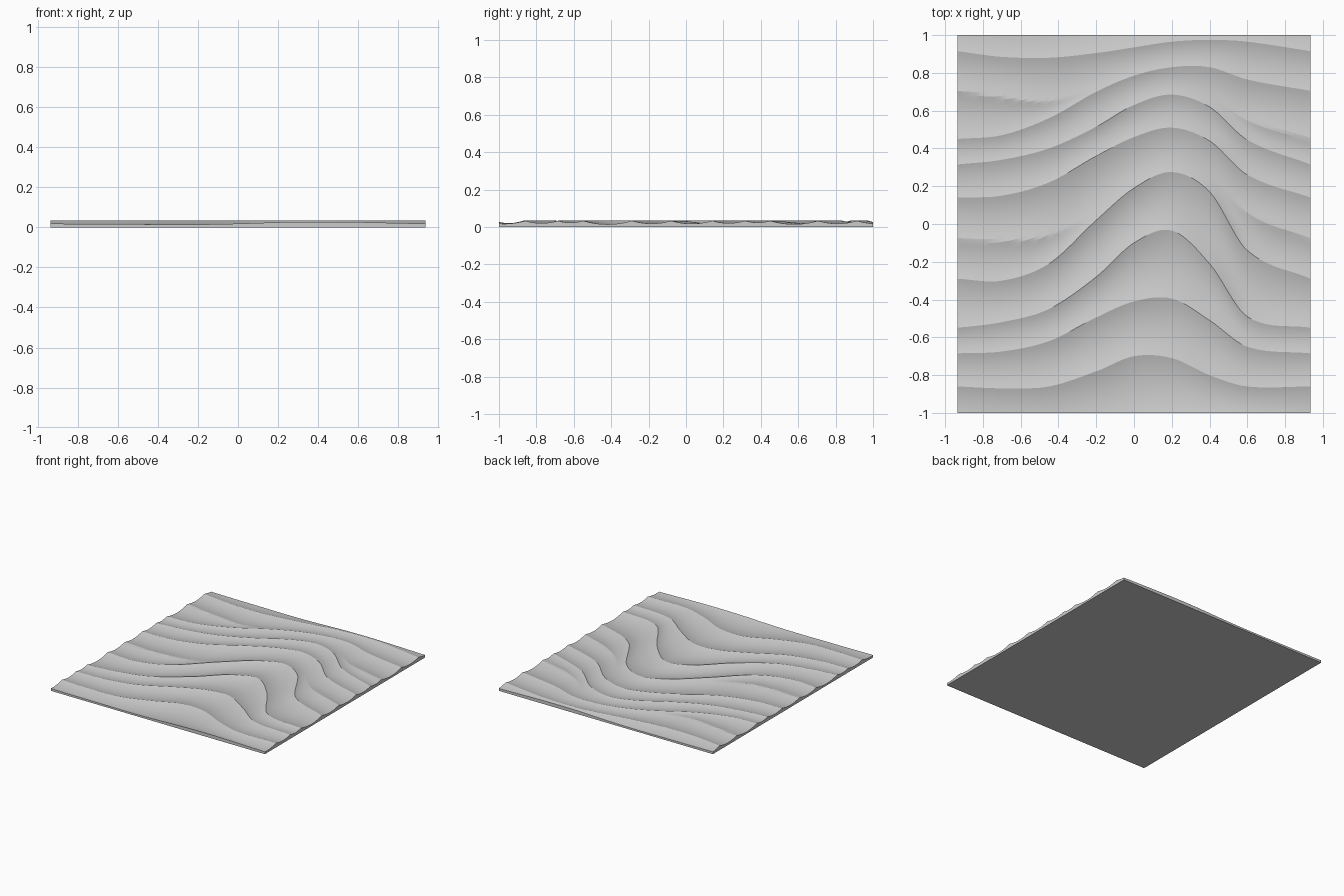
import bpy, bmesh

if "Cube" in bpy.data.objects:
    bpy.data.objects.remove(bpy.data.objects["Cube"])

HALF_X, HALF_Y, TOP = 0.935, 1.0, 0.034
COLS, SEGS = 130, 22

# Crest lines: y of each ridge at these x stations
XS = [-0.935, -0.7, -0.45, -0.2, 0, 0.2, 0.4, 0.6, 0.935]
CORE = [
    [-.86, -.87, -.86, -.78, -.70, -.71, -.80, -.86, -.86],
    [-.685, -.675, -.62, -.495, -.41, -.395, -.51, -.65, -.685],
    [-.55, -.52, -.45, -.28, -.10, -.035, -.21, -.49, -.55],
    [-.29, -.30, -.21, .02, .19, .275, .17, -.14, -.29],
    [.14, .15, .22, .36, .46, .51, .44, .26, .14],
    [.315, .34, .40, .515, .63, .685, .62, .445, .315],
    [.45, .47, .56, .70, .785, .83, .83, .765, .705],
    [.915, .885, .88, .905, .935, .965, .975, .965, .915],
]
# Ridges that fade out towards the middle of the panel
UPPER_LEFT = [.705, .67, .65, .72, .82, .88, .88, .85, .80]
UPPER_RIGHT = [.40, .42, .48, .60, .70, .74, .68, .55, .45]
MIDDLE = [-.08, -.09, -.06, .06, .22, .30, .24, .06, -.08]


def curve(ys, x):
    """Smooth cubic interpolation through the stations."""
    n = len(XS)
    i = next((k for k in range(n - 1) if x <= XS[k + 1]), n - 2)

    def slope(k):
        a, b = max(k - 1, 0), min(k + 1, n - 1)
        return (ys[b] - ys[a]) / (XS[b] - XS[a])
    h = XS[i + 1] - XS[i]
    t = (x - XS[i]) / h
    return ((2*t**3 - 3*t**2 + 1) * ys[i] + (t**3 - 2*t**2 + t) * h * slope(i)
            + (3*t**2 - 2*t**3) * ys[i + 1] + (t**3 - t**2) * h * slope(i + 1))


def smoothstep(a, b, x):
    t = min(max((x - a) / (b - a), 0), 1)
    return t * t * (3 - 2 * t)


def scallop(ridges, y):
    """Height of the concave hollow between the two nearest crests."""
    lines = sorted(ridges)
    lines = [lines[-1] - 2] + lines + [lines[0] + 2]
    for a, b in zip(lines, lines[1:]):
        if a <= y <= b:
            gap = max(b - a, 1e-6)
            t = (y - a) / gap
            return TOP - min(0.073 * gap, 0.027) * 4 * t * (1 - t)
    return TOP


# Carved top surface, rows following the crest lines
bm = bmesh.new()
grid = []
for i in range(COLS + 1):
    x = -HALF_X + 2 * HALF_X * i / COLS
    core = [curve(r, x) for r in CORE]
    mid = curve(MIDDLE, x)
    left = core + [mid, curve(UPPER_LEFT, x)]
    right = core + [mid, curve(UPPER_RIGHT, x)]
    wl, wr = smoothstep(-0.12, -0.6, x), smoothstep(0.36, 0.75, x)
    bounds = [-HALF_Y] + core + [HALF_Y]
    ys = [a + (b - a) * k / SEGS for a, b in zip(bounds, bounds[1:]) for k in range(SEGS)]
    column = []
    for y in ys + [HALF_Y]:
        z = scallop(core, y)
        dz = wl * (scallop(left, y) - z) + wr * (scallop(right, y) - z)
        column.append(bm.verts.new((x, y, z + dz)))
    grid.append(column)
for c0, c1 in zip(grid, grid[1:]):
    for j in range(len(c0) - 1):
        bm.faces.new((c0[j], c1[j], c1[j + 1], c0[j + 1]))

# Side walls and flat back
rim = [e for e in bm.edges if e.is_boundary]
walls = bmesh.ops.extrude_edge_only(bm, edges=rim)["geom"]
for v in walls:
    if isinstance(v, bmesh.types.BMVert):
        v.co.z = 0
base_edges = [e for e in walls if isinstance(e, bmesh.types.BMEdge) and e.is_boundary]
bmesh.ops.contextual_create(bm, geom=base_edges)
bmesh.ops.recalc_face_normals(bm, faces=bm.faces)

mesh = bpy.data.meshes.new("wavy_panel")
bm.to_mesh(mesh)
bm.free()
panel = bpy.data.objects.new("wavy_panel", mesh)
bpy.context.collection.objects.link(panel)
bpy.context.view_layer.objects.active = panel
panel.select_set(True)
bpy.ops.object.shade_smooth_by_angle(angle=0.2)
